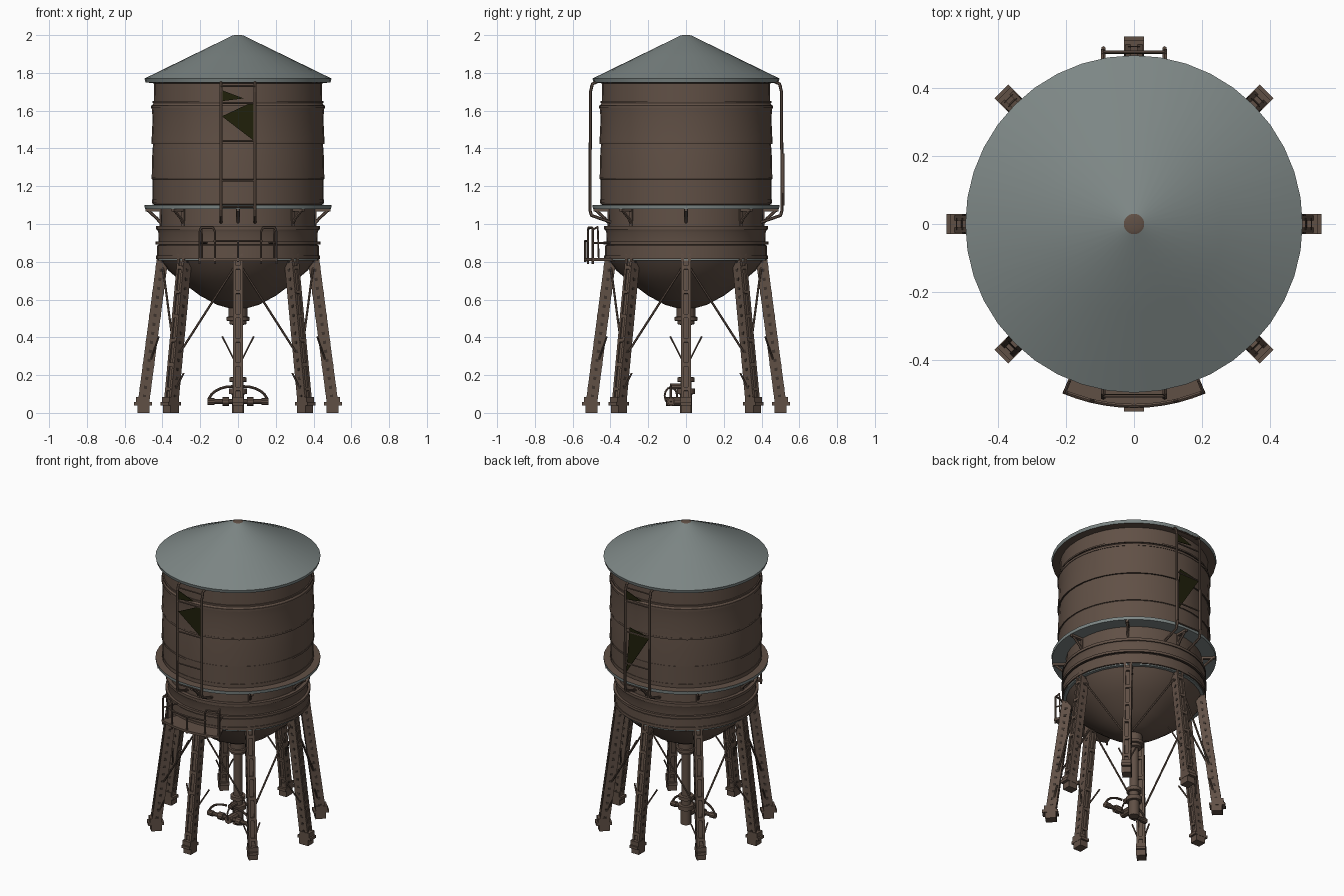
import bpy, bmesh, math
from mathutils import Vector, Matrix

if "Cube" in bpy.data.objects:
    bpy.data.objects.remove(bpy.data.objects["Cube"])


def material(name, col):
    m = bpy.data.materials.new(name)
    m.diffuse_color = (*col, 1)
    m.use_nodes = True
    m.node_tree.nodes["Principled BSDF"].inputs["Base Color"].default_value = m.diffuse_color
    return m


BROWN = material("weathered brown", (0.118, 0.080, 0.060))
DARK = material("dark brown", (0.045, 0.032, 0.025))
GREY = material("grey tin", (0.205, 0.240, 0.235))
OLIVE = material("dark olive", (0.014, 0.014, 0.003))


def finish(name, bm, mats, rule=None, smooth=True):
    bmesh.ops.recalc_face_normals(bm, faces=bm.faces)
    if rule:
        for f in bm.faces:
            f.normal_update()
            f.material_index = rule(f)
    me = bpy.data.meshes.new(name)
    bm.to_mesh(me)
    bm.free()
    for m in mats:
        me.materials.append(m)
    ob = bpy.data.objects.new(name, me)
    bpy.context.collection.objects.link(ob)
    if smooth:
        bpy.context.view_layer.objects.active = ob
        ob.select_set(True)
        bpy.ops.object.shade_smooth_by_angle(angle=math.radians(30))
        ob.select_set(False)
    return ob


def lathe(name, profile, mats, rule=None, segs=32, closed=False):
    """Revolve (radius, z) points about the z axis."""
    bm = bmesh.new()
    rings = []
    for r, z in profile:
        rings.append([bm.verts.new((r * math.cos(2 * math.pi * i / segs),
                                    r * math.sin(2 * math.pi * i / segs), z)) for i in range(segs)])
    pairs = list(zip(rings, rings[1:])) + ([(rings[-1], rings[0])] if closed else [])
    for a, b in pairs:
        for i in range(segs):
            j = (i + 1) % segs
            bm.faces.new((a[i], a[j], b[j], b[i]))
    if not closed:
        bm.faces.new(rings[0])
        bm.faces.new(rings[-1])
    return finish(name, bm, mats, rule)


def add_rod(bm, pts, r, segs=6, mat=Matrix()):
    """Chain of short cylinders through the points."""
    for a, b in zip(pts, pts[1:]):
        a, b = Vector(a), Vector(b)
        d = b - a
        m = Matrix.Translation((a + b) / 2) @ d.to_track_quat('Z', 'Y').to_matrix().to_4x4()
        bmesh.ops.create_cone(bm, cap_ends=True, segments=segs, radius1=r, radius2=r,
                              depth=d.length + r * 0.6, matrix=mat @ m)


def add_box(bm, centre, size, mat=Matrix()):
    return bmesh.ops.create_cube(bm, size=1, matrix=mat @ Matrix.Translation(centre)
                                 @ Matrix.Diagonal((*size, 1)))


def spin(k):
    return Matrix.Rotation(k * math.pi / 4, 4, 'Z')


# Conical roof with an overhanging rim
lathe("roof", [(0.45, 1.745), (0.49, 1.75), (0.495, 1.77), (0.26, 1.885), (0.03, 1.997), (0.02, 2.0)],
      [GREY, BROWN], lambda f: 1 if f.normal.z < -0.5 or f.calc_center_median().z > 1.998 else 0, 40)

# Upper tank: overlapping courses of planks
lathe("upper_tank", [(0.44, 1.10), (0.453, 1.105), (0.453, 1.235), (0.457, 1.24), (0.455, 1.35),
                     (0.450, 1.425), (0.458, 1.435), (0.452, 1.56), (0.458, 1.625), (0.446, 1.64),
                     (0.444, 1.755)], [BROWN], segs=40)

# Hoops around both tanks
for i, (r, z, h) in enumerate([(0.456, 1.12, .02), (0.459, 1.243, .012), (0.459, 1.43, .012),
                               (0.460, 1.62, .014), (0.453, 1.645, .01),
                               (0.433, 0.98, .018), (0.436, 0.90, .016), (0.433, 0.825, .018)]):
    lathe(f"hoop_{i + 1}", [(r - .03, z - h / 2), (r, z - h / 2), (r, z + h / 2), (r - .03, z + h / 2)],
          [BROWN, DARK], lambda f: 1 if f.normal.z < -0.5 else 0, 40, True)

# Walkway ring: tin edge and underside, brown deck
lathe("walkway_ring", [(0.40, 1.08), (0.493, 1.08), (0.495, 1.10), (0.44, 1.102)],
      [GREY, BROWN], lambda f: 1 if f.normal.z > 0.5 else 0, 40, True)

# Lower tank and its tin bottom lip
lathe("lower_tank", [(0.40, 0.812), (0.428, 0.815), (0.428, 0.885), (0.420, 0.89), (0.422, 0.955),
                     (0.428, 0.97), (0.410, 0.99), (0.408, 1.085)], [BROWN], segs=40)
lathe("bottom_lip", [(0.36, 0.806), (0.425, 0.806), (0.425, 0.814), (0.36, 0.814)], [GREY], None, 40, True)

# Bowl-shaped tank bottom with outlet pipe and flanges
lathe("bowl", [(0.41, 0.812), (0.37, 0.755), (0.30, 0.695), (0.20, 0.62), (0.11, 0.572), (0.05, 0.555)], [BROWN])
lathe("outlet_pipe", [(0.05, 0.56), (0.05, 0.51), (0.06, 0.508), (0.06, 0.488), (0.045, 0.486),
                      (0.045, 0.47), (0.027, 0.465), (0.027, 0.19), (0.046, 0.188), (0.046, 0.165),
                      (0.03, 0.163), (0.03, 0.13), (0.048, 0.128), (0.048, 0.10), (0.032, 0.098),
                      (0.032, 0.0)], [BROWN], segs=16)

# Valve cross pipe with looped hoses in front of the outlet
bm = bmesh.new()
add_rod(bm, [(-0.13, -0.08, 0.06), (0.13, -0.08, 0.06)], 0.013, 10)
add_rod(bm, [(0, -0.10, 0.06), (0, 0, 0.06)], 0.024, 10)
add_rod(bm, [(0, -0.08, 0.14), (0, 0, 0.14)], 0.016, 10)
for s in (-1, 1):
    add_rod(bm, [(s * 0.055, -0.08, 0.06), (s * 0.075, -0.08, 0.06)], 0.024, 10)
    add_rod(bm, [(s * 0.13, -0.08, 0.06), (s * 0.155, -0.08, 0.06)], 0.018, 10)
    arc = [(s * (0.03 + 0.125 * math.sin(t * math.pi / 12)), -0.08,
            0.06 + 0.08 * math.cos(t * math.pi / 12)) for t in range(0, 7)]
    add_rod(bm, arc, 0.007, 8)
ring = [(0.0, -0.08 + 0.033 * math.cos(t * math.pi / 6), 0.09 + 0.045 * math.sin(t * math.pi / 6))
        for t in range(13)]
add_rod(bm, ring, 0.005)
finish("valve_pipes", bm, [BROWN])

# Eight leaning riveted legs on footings
TOP, FOOT = Vector((0.395, 0, 0.85)), Vector((0.502, 0, 0.04))
axis = TOP - FOOT
lean = Matrix.Translation((TOP + FOOT) / 2) @ Matrix.Rotation(math.atan2(axis.x, axis.z), 4, 'Y')
L = axis.length
for k in range(8):
    R = spin(k)
    bm = bmesh.new()
    for s in (-1, 1):
        add_box(bm, (0, s * 0.021, 0), (0.058, 0.009, L), R @ lean)      # side channels
        add_box(bm, (s * 0.026, 0.018, 0), (0.008, 0.014, L), R @ lean)  # flanges
        add_box(bm, (s * 0.026, -0.018, 0), (0.008, 0.014, L), R @ lean)
    add_box(bm, (0, 0, 0), (0.038, 0.04, L), R @ lean)
    for i in range(6):
        add_box(bm, (0, 0, (i - 2.5) * L / 6.3), (0.062, 0.036, 0.02), R @ lean)
    add_box(bm, (0.50, 0, 0.02), (0.065, 0.055, 0.04), R)
    add_box(bm, (0.503, 0, 0.048), (0.095, 0.058, 0.018), R)
    add_box(bm, (0.505, 0, 0.07), (0.07, 0.058, 0.03), R)
    finish(f"leg_{k + 1}", bm, [BROWN], smooth=False)
    bm = bmesh.new()
    for i in range(16):
        for s in (-1, 1):
            add_box(bm, (0, s * 0.026, (i - 7.5) * L / 17), (0.016, 0.003, 0.016), R @ lean)
    finish(f"leg_rivets_{k + 1}", bm, [DARK], smooth=False)


def on_leg(k, z):
    return spin(k) @ FOOT.lerp(TOP, (z - FOOT.z) / (TOP.z - FOOT.z))


# Diagonal braces: full upper rods and broken lower stubs
bm = bmesh.new()
for k in range(0, 8, 2):
    for n in (k - 1, k + 1):
        add_rod(bm, [on_leg(k, 0.80), on_leg(n, 0.28)], 0.006)
        a, b = on_leg(k, 0.24), on_leg(n, 0.80)
        add_rod(bm, [a, a.lerp(b, 0.29)], 0.005)
        a, b = on_leg(n, 0.08), on_leg(k, 0.80)
        add_rod(bm, [a, a.lerp(b, 0.18)], 0.005)
finish("braces", bm, [BROWN])

# Brackets holding the walkway ring
bm = bmesh.new()
for k in range(8):
    add_rod(bm, [(0.405, 0, 1.0), (0.43, 0, 1.03), (0.48, 0, 1.075)], 0.008, 6, spin(k))
    add_box(bm, (0.41, 0, 1.035), (0.012, 0.02, 0.09), spin(k))
    add_box(bm, (0.45, 0, 1.073), (0.08, 0.018, 0.014), spin(k))
finish("ring_brackets", bm, [BROWN], smooth=False)

# Front and back ladders; panels hang between the rails
for name, s in (("front", -1), ("back", 1)):
    bm = bmesh.new()
    for x in (-0.09, 0.09):
        add_rod(bm, [(x, s * 0.465, 1.755), (x, s * 0.495, 1.742), (x, s * 0.506, 1.70), (x, s * 0.508, 1.07),
                     (x, s * 0.50, 1.045), (x, s * 0.40, 1.01)], 0.008)
    for z in (1.73, 1.64, 1.44, 1.23, 1.09):
        add_rod(bm, [(-0.09, s * 0.505, z), (0.09, s * 0.505, z)], 0.005)
    if s > 0:
        for x in (-0.09, 0.09):
            add_rod(bm, [(x, 0.515, 1.1), (x, 0.515, 1.37)], 0.007)
    finish(name + "_ladder", bm, [BROWN])
    # Dark torn panels
    low = ([(-0.085, 1.57), (0.085, 1.65), (0.085, 1.44)] if s < 0
           else [(0.06, 1.47), (-0.085, 1.44), (0.085, 1.17)])
    high = [(-0.09, 1.71), (-0.09, 1.65), (0.03, 1.665)]
    bm = bmesh.new()
    for tri in (low, [(-s * x, z) for x, z in high]):
        f = bm.faces.new([bm.verts.new((x, s * 0.503, z)) for x, z in tri])
        g = bmesh.ops.extrude_face_region(bm, geom=[f])
        bmesh.ops.translate(bm, vec=(0, -s * 0.004, 0),
                            verts=[v for v in g["geom"] if isinstance(v, bmesh.types.BMVert)])
    finish(name + "_torn_panel", bm, [OLIVE], smooth=False)


# Curved front balcony floor
def arc_pt(a, r, z):
    return Vector((r * math.sin(a), -r * math.cos(a), z))


A = 0.40
bm = bmesh.new()
angs = [A * (i / 5 - 1) for i in range(11)]
cols = [[bm.verts.new(arc_pt(a, r, z)) for r, z in ((0.41, .805), (0.54, .805), (0.54, .82), (0.41, .82))]
        for a in angs]
for p, q in zip(cols, cols[1:]):
    for i in range(4):
        bm.faces.new((p[i], p[(i + 1) % 4], q[(i + 1) % 4], q[i]))
bm.faces.new(cols[0])
bm.faces.new(cols[-1])
finish("balcony_floor", bm, [BROWN])

# Balcony railing: tall hoops at the ends, low rail between
bm = bmesh.new()
for s in (-1, 1):
    add_rod(bm, [arc_pt(s * a, 0.533, z) for a, z in ((.39, .79), (.39, .96), (.37, .98), (.25, .98),
                                                      (.23, .96), (.23, .79))], 0.006)
    add_rod(bm, [arc_pt(s * 0.39, 0.533, 0.97), arc_pt(s * 0.39, 0.505, 0.985),
                 arc_pt(s * 0.39, 0.50, 0.82)], 0.005)
    add_rod(bm, [arc_pt(s * 0.39, 0.533, 0.90), arc_pt(s * 0.39, 0.42, 0.90)], 0.005)
add_rod(bm, [arc_pt(a * 0.6, 0.533, 0.91) for a in angs], 0.006)
add_rod(bm, [(0, -0.533, 0.80), (0, -0.533, 0.91)], 0.006)
finish("balcony_railing", bm, [BROWN])
